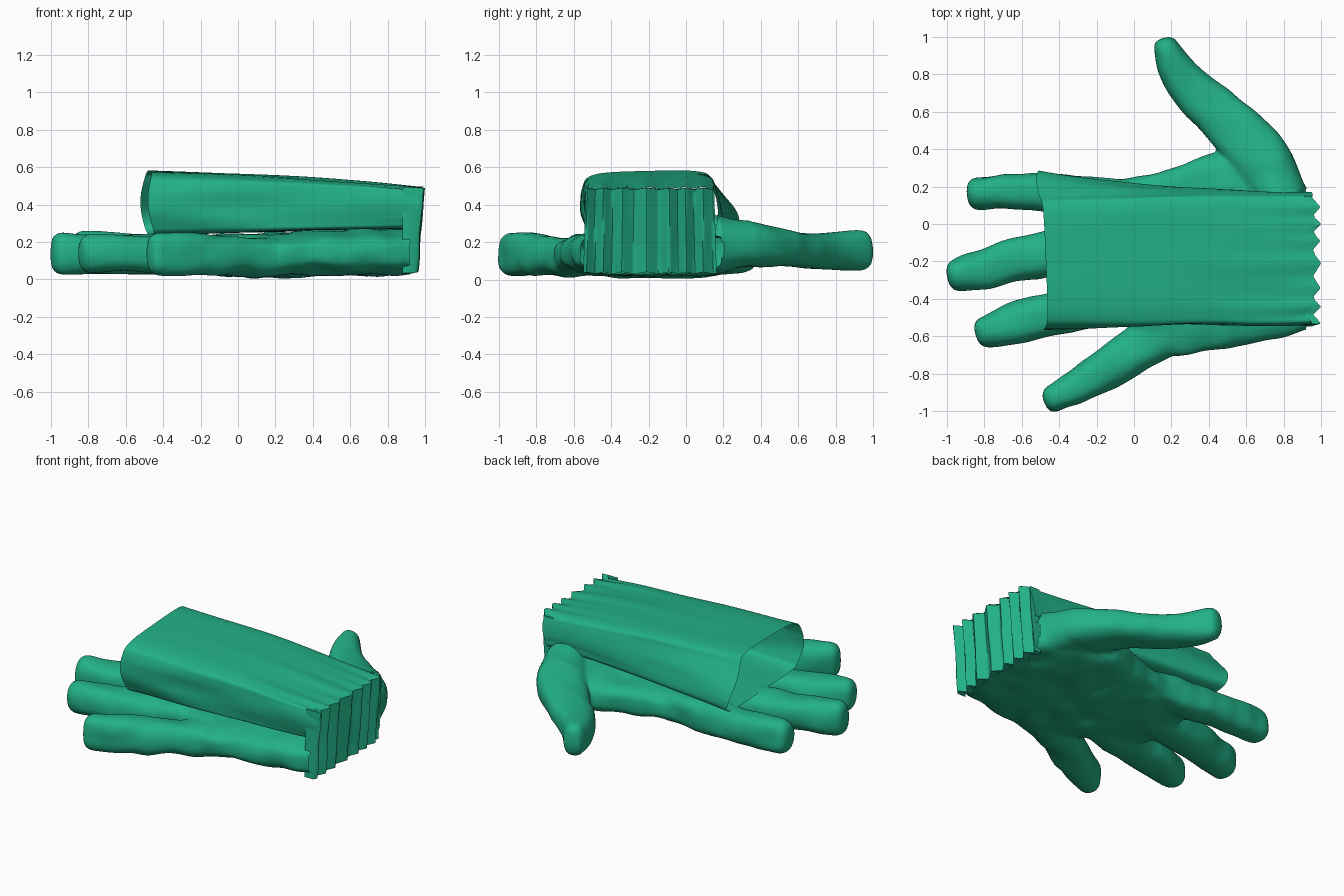
import bpy, bmesh, math
from mathutils import Vector, noise

cube = bpy.data.objects.get("Cube")
if cube:
    bpy.data.objects.remove(cube)

green = bpy.data.materials.new("glove green")
green.use_nodes = True
colour = (0.016, 0.44, 0.24, 1)
green.diffuse_color = colour
green.node_tree.nodes["Principled BSDF"].inputs["Base Color"].default_value = colour


def loft(bm, rings, cap=True):
    """Skin a list of rings of equal length."""
    loops = [[bm.verts.new(p) for p in ring] for ring in rings]
    n = len(loops[0])
    for a, b in zip(loops, loops[1:]):
        for i in range(n):
            j = (i + 1) % n
            bm.faces.new((a[i], a[j], b[j], b[i]))
    if cap:
        bm.faces.new(loops[0][::-1])
        bm.faces.new(loops[-1])


def spline(points, steps, closed=False):
    """Catmull-Rom curve through tuples of any length."""
    pts = [Vector(p) for p in points]
    n = len(pts)
    out = []
    for i in range(n if closed else n - 1):
        ids = [i - 1, i, i + 1, i + 2]
        a, b, c, d = [pts[k % n] if closed else pts[max(0, min(n - 1, k))] for k in ids]
        for s in range(steps):
            t = s / steps
            out.append(0.5 * (2 * b + (c - a) * t + (2 * a - 5 * b + 4 * c - d) * t * t
                              + (3 * b - a - 3 * c + d) * t ** 3))
    return out if closed else out + [pts[-1]]


def rounded(power, n=32):
    """Unit superellipse outline."""
    def bend(v):
        return math.copysign(abs(v) ** (2 / power), v)
    return [(bend(math.cos(math.tau * i / n)), bend(math.sin(math.tau * i / n))) for i in range(n)]


def finger(bm, points):
    """Points of (x, y, half width, low z, high z), from fingertip to root."""
    path = [(Vector(p[:2]), p[2], p[3], p[4]) for p in spline(points, 5)]
    head = (path[0][0] - path[1][0]).normalized()
    c, w, low, high = path[0]
    stations = []
    for angle in (5, 25, 45, 65):                   # blunt round tip
        r = math.radians(angle)
        s = math.sin(r)
        stations.append((c + head * 0.065 * math.cos(r), head, w * s ** 0.6,
                         (low + high) / 2, (high - low) / 2 * s ** 0.5))
    for i, (c, w, low, high) in enumerate(path):
        d = path[max(0, i - 1)][0] - path[min(len(path) - 1, i + 1)][0]
        stations.append((c, d.normalized(), w, (low + high) / 2, (high - low) / 2))
    rings = []
    for c, d, w, mid, h in stations:
        rings.append([(c.x - d.y * u * w, c.y + d.x * u * w, mid + v * h)
                      for u, v in rounded(2.6)])
    loft(bm, rings)


def finish(name, bm):
    bmesh.ops.recalc_face_normals(bm, faces=bm.faces)
    mesh = bpy.data.meshes.new(name)
    bm.to_mesh(mesh)
    bm.free()
    mesh.materials.append(green)
    obj = bpy.data.objects.new(name, mesh)
    bpy.context.collection.objects.link(obj)
    bpy.ops.object.select_all(action="DESELECT")
    obj.select_set(True)
    bpy.context.view_layer.objects.active = obj
    return obj


# Hand: palm, four fingers and thumb fused into one skin
bm = bmesh.new()
palm = [(-0.36, -0.40, 0.20, 0.06, 0.21), (-0.2, -0.47, 0.24, 0.035, 0.24),
        (0.0, -0.55, 0.255, 0.02, 0.24), (0.18, -0.70, 0.29, 0.015, 0.24),
        (0.45, -0.67, 0.38, 0.02, 0.26), (0.7, -0.62, 0.33, 0.025, 0.27),
        (0.85, -0.59, 0.25, 0.025, 0.27), (0.95, -0.56, 0.17, 0.025, 0.27)]
rings = []
for x, y0, y1, z0, z1 in spline(palm, 4):
    rings.append([(x, (y0 + y1) / 2 + u * (y1 - y0) / 2, (z0 + z1) / 2 + v * (z1 - z0) / 2)
                  for u, v in rounded(3.5)])
loft(bm, rings)
finger(bm, [(-0.83, 0.165, 0.085, 0.04, 0.26), (-0.6, 0.175, 0.095, 0.04, 0.25),
            (-0.3, 0.155, 0.105, 0.035, 0.245), (0.1, 0.12, 0.12, 0.03, 0.24)])
finger(bm, [(-0.935, -0.275, 0.085, 0.02, 0.25), (-0.75, -0.225, 0.11, 0.03, 0.24),
            (-0.5, -0.165, 0.12, 0.03, 0.24), (0, -0.1, 0.13, 0.03, 0.24)])
finger(bm, [(-0.785, -0.575, 0.085, 0.035, 0.245), (-0.65, -0.535, 0.11, 0.04, 0.24),
            (-0.45, -0.48, 0.12, 0.035, 0.24), (0, -0.38, 0.13, 0.03, 0.24)])
finger(bm, [(-0.42, -0.93, 0.075, 0.02, 0.25), (-0.25, -0.84, 0.10, 0.02, 0.25),
            (0, -0.68, 0.12, 0.015, 0.22), (0.25, -0.52, 0.14, 0.02, 0.23)])
finger(bm, [(0.175, 0.935, 0.068, 0.045, 0.265), (0.23, 0.82, 0.10, 0.05, 0.25),
            (0.37, 0.66, 0.125, 0.06, 0.245), (0.55, 0.50, 0.145, 0.07, 0.27),
            (0.69, 0.33, 0.155, 0.06, 0.31), (0.81, 0.12, 0.125, 0.05, 0.34)])
hand = finish("glove_hand", bm)
fuse = hand.modifiers.new("fuse", "REMESH")
fuse.mode = "VOXEL"
fuse.voxel_size = 0.016
soften = hand.modifiers.new("soften", "SMOOTH")
soften.factor = 0.5
soften.iterations = 8
for name in ("fuse", "soften"):
    bpy.ops.object.modifier_apply(modifier=name)
# Open the wrist, where the fold closes it
bm = bmesh.new()
bm.from_mesh(hand.data)
wrist_end = [f for f in bm.faces if f.calc_center_median().x > 0.92]
bmesh.ops.delete(bm, geom=wrist_end, context="FACES")
bm.to_mesh(hand.data)
bm.free()
# Soft creases, deeper across the palm
for v in hand.data.vertices:
    depth = 0.02 if -0.2 < v.co.x < 0.9 and v.co.y < 0.35 else 0.010
    v.co.z += depth * noise.noise(v.co * 6)
    v.co.y += 0.014 * noise.noise(v.co * 7 + Vector((9, 2, 5)))
if not hand.data.materials:
    hand.data.materials.append(green)
bpy.ops.object.shade_smooth()


def pleat(y):
    """Uneven zigzag from -1 to 1 across the width."""
    t = ((y + 0.018 * math.sin(13 * y)) / 0.108) % 1
    return 4 * abs(t - 0.5) - 1


# Cuff: turned back over the hand, open at the finger end
mouth = [(-0.55, 0.30), (-0.56, 0.48), (-0.49, 0.56), (-0.2, 0.58), (0.08, 0.575),
         (0.16, 0.51), (0.28, 0.33), (0.21, 0.245), (-0.2, 0.24), (-0.48, 0.24)]
wrist = [(-0.53, 0.31), (-0.53, 0.44), (-0.48, 0.48), (-0.2, 0.49), (0.1, 0.485),
         (0.16, 0.45), (0.165, 0.34), (0.12, 0.28), (-0.2, 0.28), (-0.48, 0.28)]
a, b = spline(mouth, 10, True), spline(wrist, 10, True)
bm = bmesh.new()
rings = []
count = 40
for k in range(count + 1):
    t = k / count
    ring = []
    for p, q in zip(a, b):
        y = p.x + (q.x - p.x) * (1 - (1 - t) ** 2)
        z = p.y + (q.y - p.y) * t + 0.015 * math.sin(math.pi * t) * (p.y > 0.4)
        start = -0.475 - 0.05 * y - 0.035 * math.sin(math.pi * (p.y - 0.25) / 0.35)
        end = 0.88 + 0.19 * q.y + 0.022 * pleat(y)
        x = start + (end - start) * t
        z += 0.008 * pleat(y) * t ** 8 + 0.014 * noise.noise((x * 1.5, y * 7, p.y * 5)) * t
        y += 0.014 * noise.noise((x * 2, z * 9, y * 2))
        ring.append((x, y, z))
    rings.append(ring)
loft(bm, rings, cap=False)
finish("turned_back_cuff", bm)
bpy.ops.object.shade_smooth_by_angle(angle=math.radians(40))

# Fold: pleated wall joining the hand to the cuff, returned at both sides
bm = bmesh.new()
cols, rows = 80, 12
side = [(0.89, 0.035)]
side += [(0.94 + 0.035 * r / rows, 0.035 + 0.45 * r / rows) for r in range(rows + 1)]
side += [(0.93, 0.487)]
grid = []
for c in range(-1, cols + 2):
    u = max(0, min(1, c / cols))
    line = []
    for x, z in side:
        y = -0.55 + 0.715 * u + 0.03 * (1 - 2 * u) * z
        x += 0.022 * pleat(y) + 0.008 * noise.noise((y * 6, z * 5, 1))
        if c < 0 or c > cols:
            x = 0.88
        line.append(bm.verts.new((x, y, z + 0.005 * pleat(y))))
    grid.append(line)
for l, m in zip(grid, grid[1:]):
    for i in range(len(side) - 1):
        bm.faces.new((l[i], m[i], m[i + 1], l[i + 1]))
finish("pleated_fold", bm)
bpy.ops.object.shade_smooth_by_angle(angle=math.radians(50))
